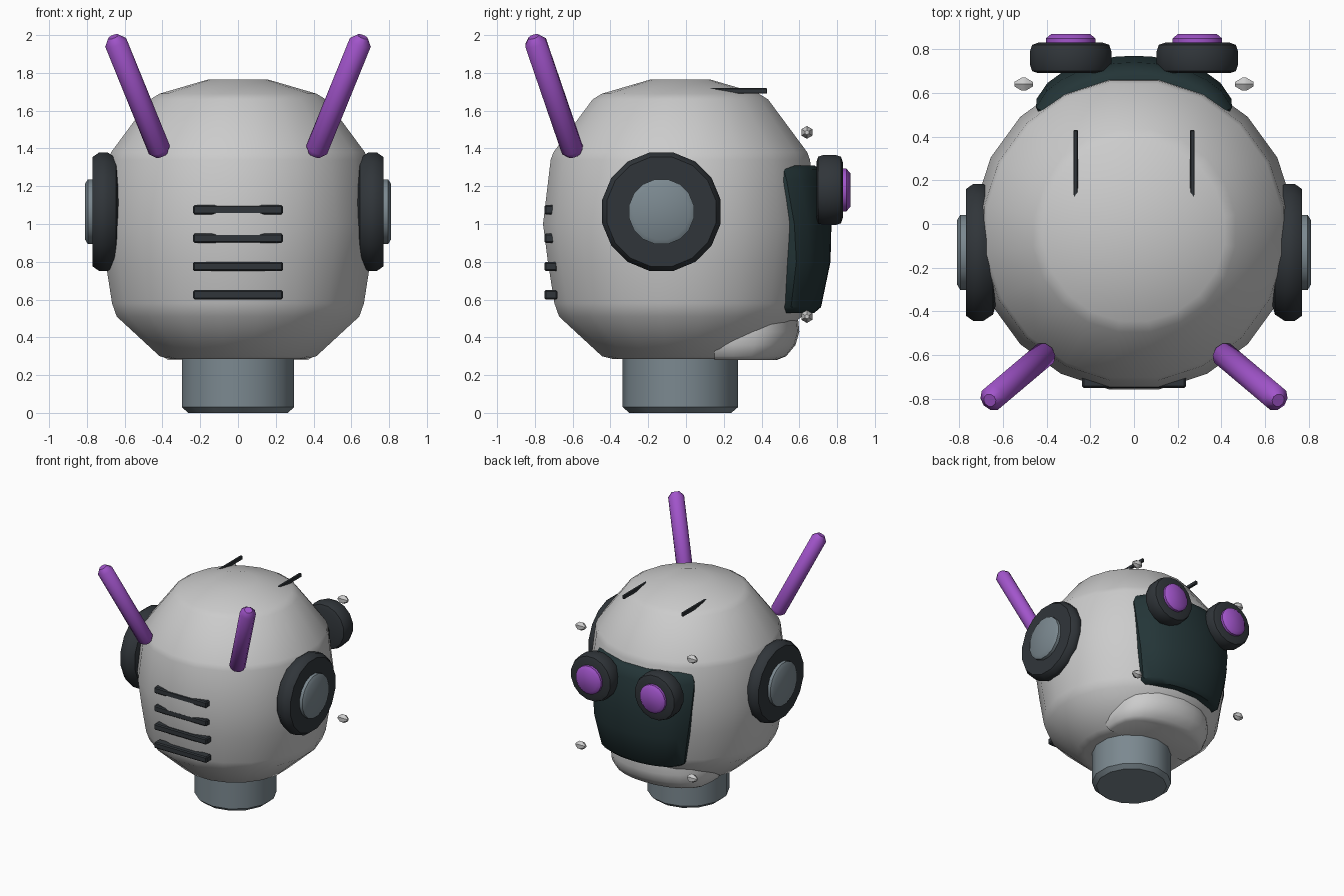
import bpy, bmesh, math
from mathutils import Vector, Matrix

cube = bpy.data.objects.get("Cube")
if cube:
    bpy.data.objects.remove(cube, do_unlink=True)

CY = -0.03  # head axis offset along y


def material(name, color):
    m = bpy.data.materials.new(name)
    m.use_nodes = True
    rgba = (*color, 1)
    m.diffuse_color = rgba
    bsdf = next(n for n in m.node_tree.nodes if n.type == 'BSDF_PRINCIPLED')
    bsdf.inputs["Base Color"].default_value = rgba
    return m


STEEL = material("steel", (0.2, 0.25, 0.28))
RUBBER = material("rubber", (0.03, 0.036, 0.042))
VISOR = material("dark_glass", (0.017, 0.035, 0.038))
PURPLE = material("purple", (0.36, 0.09, 0.6))


def finish(name, bm, mat=None, matrix=None, angle=40):
    if matrix:
        bm.transform(matrix)
    bmesh.ops.recalc_face_normals(bm, faces=bm.faces)
    mesh = bpy.data.meshes.new(name)
    bm.to_mesh(mesh)
    bm.free()
    obj = bpy.data.objects.new(name, mesh)
    bpy.context.collection.objects.link(obj)
    if mat:
        mesh.materials.append(mat)
    if angle:
        bpy.ops.object.select_all(action='DESELECT')
        obj.select_set(True)
        bpy.context.view_layer.objects.active = obj
        bpy.ops.object.shade_smooth_by_angle(angle=math.radians(angle))
    return obj


def loft(name, rings, mat=None, matrix=None, angle=40):
    """Skin closed rings of points and cap both ends."""
    bm = bmesh.new()
    loops = [[bm.verts.new(p) for p in ring] for ring in rings]
    for a, b in zip(loops, loops[1:]):
        for i in range(len(a)):
            j = (i + 1) % len(a)
            bm.faces.new((a[i], a[j], b[j], b[i]))
    bm.faces.new(loops[0])
    bm.faces.new(loops[-1])
    return finish(name, bm, mat, matrix, angle)


def lathe(name, profile, sides, mat=None, matrix=None, angle=40):
    """Spin (radius, height) points around z."""
    steps = [math.tau * (i + 0.5) / sides for i in range(sides)]
    rings = [[(r * math.cos(t), r * math.sin(t), h) for t in steps] for r, h in profile]
    return loft(name, rings, mat, matrix, angle)


def box(name, center, size, mat, bevel):
    bm = bmesh.new()
    bmesh.ops.create_cube(bm, size=1)
    bmesh.ops.scale(bm, vec=size, verts=bm.verts)
    bmesh.ops.bevel(bm, geom=bm.edges[:], offset=bevel, segments=1, affect='EDGES')
    return finish(name, bm, mat, Matrix.Translation(center), 0)


def aim(origin, direction):
    return Matrix.Translation(origin) @ Vector(direction).to_track_quat('Z', 'Y').to_matrix().to_4x4()


axis = Matrix.Translation((0, CY, 0))

# Head shell and neck
lathe("head", [(0.36, 0.285), (0.42, 0.3), (0.65, 0.51), (0.675, 0.58), (0.71, 0.8),
               (0.736, 1.0), (0.695, 1.34), (0.68, 1.38), (0.47, 1.66), (0.42, 1.69),
               (0.16, 1.765)], 20, None, axis, 45)
lathe("neck", [(0.27, 0), (0.305, 0.03), (0.305, 0.32)], 14, STEEL, axis)

# Jaw block under the visor
jaw = []
for z, w, d in [(0.28, 0.37, 0.23), (0.3, 0.40, 0.28), (0.36, 0.42, 0.33),
                (0.43, 0.42, 0.35), (0.53, 0.40, 0.34)]:
    arc = [math.pi * i / 12 for i in range(13)]
    ring = [(w * math.cos(t), 0.25 + d * math.sin(t) ** 0.8, z) for t in arc]
    jaw.append(ring + [(-w, 0.15, z), (w, 0.15, z)])
loft("jaw", jaw)

# Curved visor wrapped around the back of the head shell
visor = []
for z, w, r in [(0.53, 0.36, 0.71), (0.56, 0.4, 0.745), (0.8, 0.45, 0.795),
                (1.0, 0.475, 0.8), (1.23, 0.48, 0.77), (1.29, 0.45, 0.74), (1.31, 0.41, 0.71)]:
    ring = []
    for i in range(13):
        u = i / 6 - 1
        t = u * math.asin(w / r)
        rr = r - 0.05 * abs(u) ** 6
        ring.append((rr * math.sin(t), CY + rr * math.cos(t), z))
    visor.append(ring + [(w * 0.9, 0.5, z), (-w * 0.9, 0.5, z)])
loft("visor", visor, VISOR)

# Mouth grille bars
for i in range(4):
    box(f"grille_bar_{i + 1}", (0, -0.715, 0.625 + 0.15 * i), (0.475, 0.07, 0.05), RUBBER, 0.008)

# Paired parts
for side, s in (("left", 1), ("right", -1)):
    ear = aim((0, -0.13, 1.065), (s, 0, 0))
    lathe(f"{side}_ear_pad", [(0.2, 0.62), (0.29, 0.645), (0.32, 0.69), (0.32, 0.735),
                              (0.295, 0.77), (0.16, 0.77)], 16, RUBBER, ear)
    lathe(f"{side}_ear_cap", [(0.175, 0.74), (0.175, 0.795), (0.15, 0.81)], 16, STEEL, ear)

    eye = aim((s * 0.29, 0, 1.18), (0, 1, 0))
    lathe(f"{side}_eye_ring", [(0.15, 0.69), (0.18, 0.7), (0.19, 0.73), (0.19, 0.79),
                               (0.18, 0.82), (0.15, 0.83)], 16, RUBBER, eye)
    lathe(f"{side}_eye_lens", [(0.115, 0.8), (0.115, 0.85), (0.09, 0.87)], 16, PURPLE, eye)

    foot = Vector((s * 0.405, -0.592, 1.365))
    tip = Vector((s * 0.66, -0.807, 1.992))
    rod = (tip - foot).length
    lathe(f"{side}_antenna", [(0.035, 0), (0.06, 0.03), (0.06, rod - 0.035), (0.03, rod)],
          10, PURPLE, aim(foot, tip - foot))

    box(f"{side}_roof_strip", (s * 0.267, 0.125, 1.705), (0.022, 0.61, 0.03), RUBBER, 0.004)

    # Small free studs around the visor corners
    for level, z in (("upper", 1.485), ("lower", 0.51)):
        lathe(f"{side}_{level}_stud", [(0.012, -0.042), (0.034, -0.01), (0.034, 0.01),
                                       (0.012, 0.042)], 6, None, aim((s * 0.505, 0.64, z), (s, 0, 0)))
